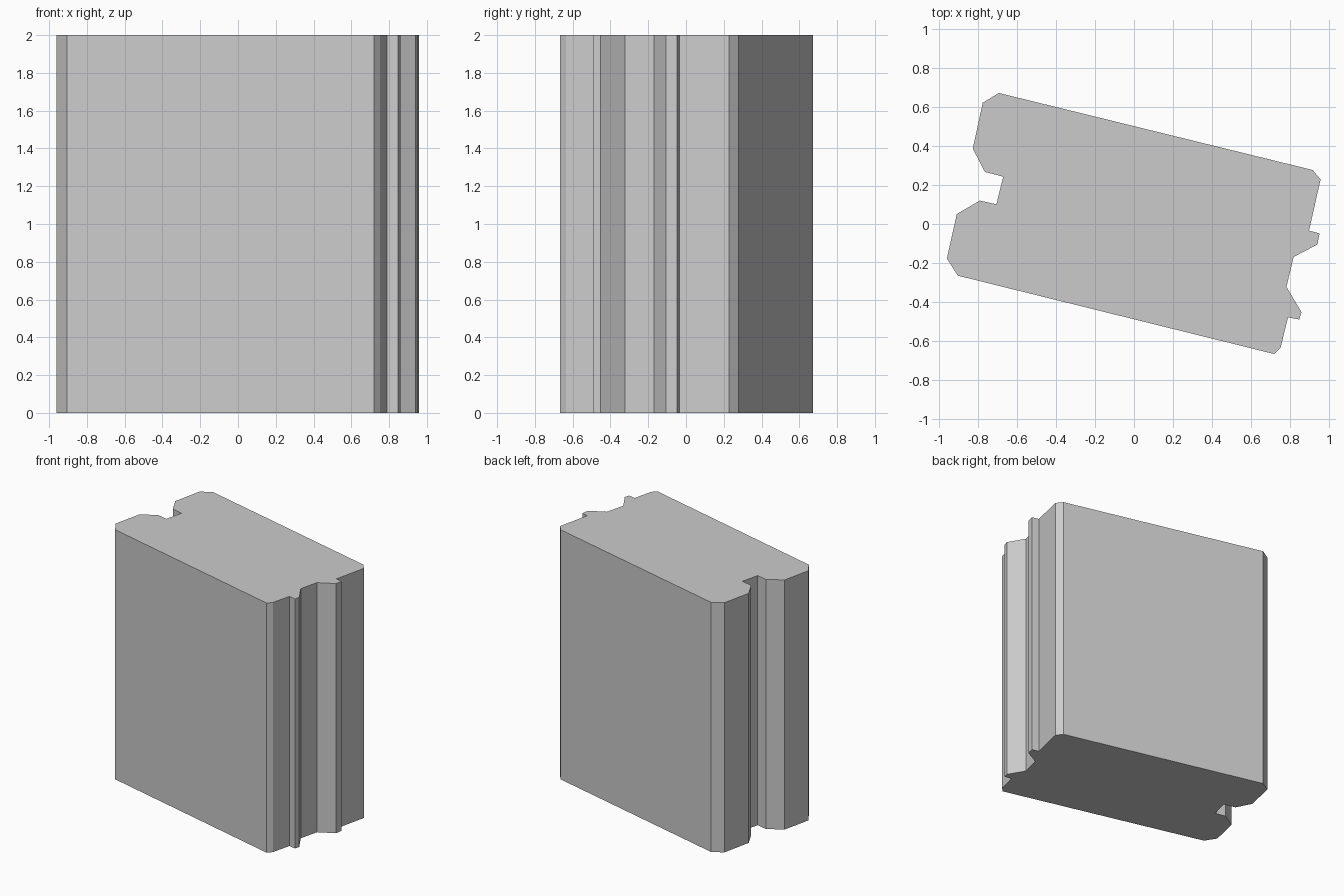
import bpy
import bmesh

if "Cube" in bpy.data.objects:
    bpy.data.objects.remove(bpy.data.objects["Cube"])

HEIGHT = 2.0

# Plan outline, clockwise from the back-left corner
back_face = [(-0.693, 0.672), (0.917, 0.277)]
right_end = [  # chamfered corner, two tongues, chamfered corner
    (0.957, 0.228), (0.898, -0.034), (0.952, -0.048), (0.941, -0.105),
    (0.819, -0.169), (0.782, -0.322), (0.859, -0.452), (0.848, -0.490),
    (0.790, -0.479), (0.752, -0.634),
]
front_face = [(0.720, -0.667), (-0.904, -0.265)]
left_end = [  # chamfered corner, groove with flared lips, chamfered corner
    (-0.960, -0.177), (-0.909, 0.051), (-0.791, 0.120), (-0.706, 0.101),
    (-0.671, 0.243), (-0.765, 0.267), (-0.827, 0.387), (-0.776, 0.622),
]
outline = back_face + right_end + front_face + left_end

# Extrude the outline into an upright block
bm = bmesh.new()
base = bm.faces.new([bm.verts.new((x, y, 0)) for x, y in outline])
top = bmesh.ops.extrude_face_region(bm, geom=[base], use_keep_orig=True)
bmesh.ops.translate(
    bm, vec=(0, 0, HEIGHT),
    verts=[g for g in top["geom"] if isinstance(g, bmesh.types.BMVert)])
bmesh.ops.recalc_face_normals(bm, faces=bm.faces)

mesh = bpy.data.meshes.new("grooved_block")
bm.to_mesh(mesh)
bm.free()
block = bpy.data.objects.new("grooved_block", mesh)
bpy.context.collection.objects.link(block)
